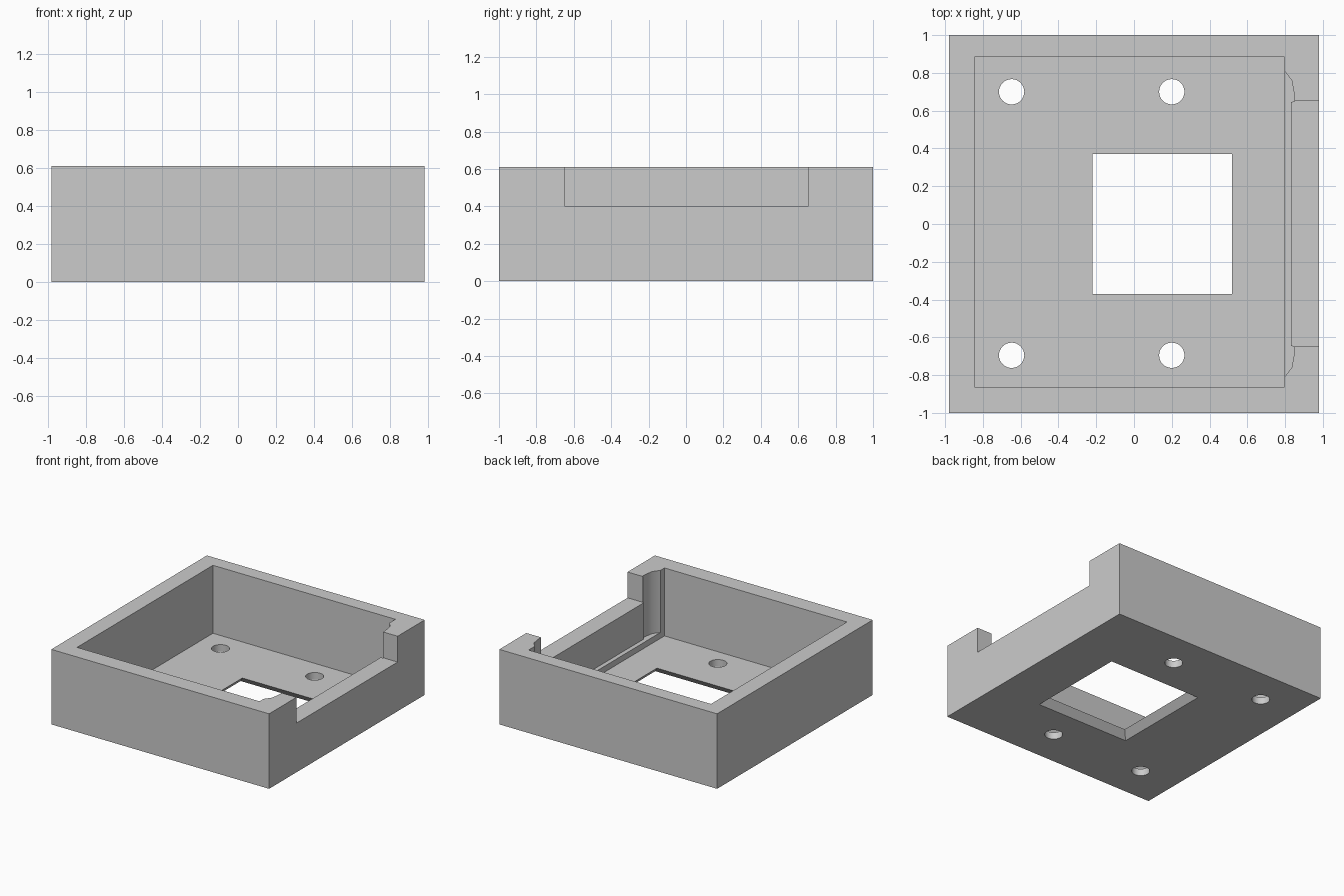
import bpy
import bmesh
from math import cos, sin, tau

cube = bpy.data.objects.get("Cube")
if cube:
    bpy.data.objects.remove(cube, do_unlink=True)

WIDTH, DEPTH, HEIGHT = 1.96, 2.0, 0.61
FLOOR = 0.057

grey = bpy.data.materials.new("plain grey")
grey.use_nodes = True
grey.diffuse_color = (0.6, 0.6, 0.6, 1)
grey.node_tree.nodes["Principled BSDF"].inputs["Base Color"].default_value = (0.6, 0.6, 0.6, 1)


def loft(name, lower, upper, z0, z1):
    """Solid between two matching counter-clockwise outlines."""
    bm = bmesh.new()
    a = [bm.verts.new((x, y, z0)) for x, y in lower]
    b = [bm.verts.new((x, y, z1)) for x, y in upper]
    bm.faces.new(a[::-1])
    bm.faces.new(b)
    n = len(a)
    for i in range(n):
        j = (i + 1) % n
        bm.faces.new((a[i], a[j], b[j], b[i]))
    mesh = bpy.data.meshes.new(name)
    bm.to_mesh(mesh)
    bm.free()
    mesh.materials.append(grey)
    obj = bpy.data.objects.new(name, mesh)
    bpy.context.collection.objects.link(obj)
    return obj


def rect(x0, x1, y0, y1):
    return [(x0, y0), (x1, y0), (x1, y1), (x0, y1)]


def circle(x, y, r, n=32):
    return [(x + r * cos(tau * i / n), y + r * sin(tau * i / n)) for i in range(n)]


# Outer block
body = loft("open_tray", *[rect(-WIDTH / 2, WIDTH / 2, -DEPTH / 2, DEPTH / 2)] * 2, 0, HEIGHT)

# Main cavity
cutters = [loft("cavity_cutter", *[rect(-0.845, 0.797, -0.862, 0.885)] * 2, FLOOR, 1)]

# Shallow recess with curved ends inside the notched wall
half = [(0.832, 0.645), (0.85, 0.65), (0.846, 0.70), (0.835, 0.76), (0.797, 0.81), (0.7, 0.81)]
recess = [(x, -y) for x, y in half[::-1]] + half
cutters.append(loft("recess_cutter", recess, recess, 0.105, 1))

# Notch in the top of the side wall
cutters.append(loft("notch_cutter", *[rect(0.75, 1.1, -0.648, 0.652)] * 2, 0.4, 1))

# Square opening, flared toward the underside
cutters.append(loft("opening_cutter", rect(-0.27, 0.57, -0.42, 0.42),
                    rect(-0.22, 0.52, -0.37, 0.37), 0, FLOOR))
cutters.append(loft("opening_top_cutter", *[rect(-0.22, 0.52, -0.37, 0.37)] * 2, FLOOR - 0.002, 0.2))

# Four screw holes
for x in (-0.648, 0.2):
    for y in (-0.695, 0.7):
        hole = circle(x, y, 0.067)
        cutters.append(loft("screw_hole_cutter", hole, hole, -0.1, 0.2))

for cutter in cutters:
    mod = body.modifiers.new(cutter.name, "BOOLEAN")
    mod.operation = "DIFFERENCE"
    mod.solver = "EXACT"
    mod.object = cutter

# Apply the cuts and drop the cutters
bpy.context.view_layer.objects.active = body
body.select_set(True)
for mod in list(body.modifiers):
    bpy.ops.object.modifier_apply(modifier=mod.name)
for cutter in cutters:
    bpy.data.objects.remove(cutter, do_unlink=True)

for obj in bpy.context.selected_objects:
    obj.select_set(obj == body)
bpy.ops.object.shade_smooth_by_angle(angle=0.5)
